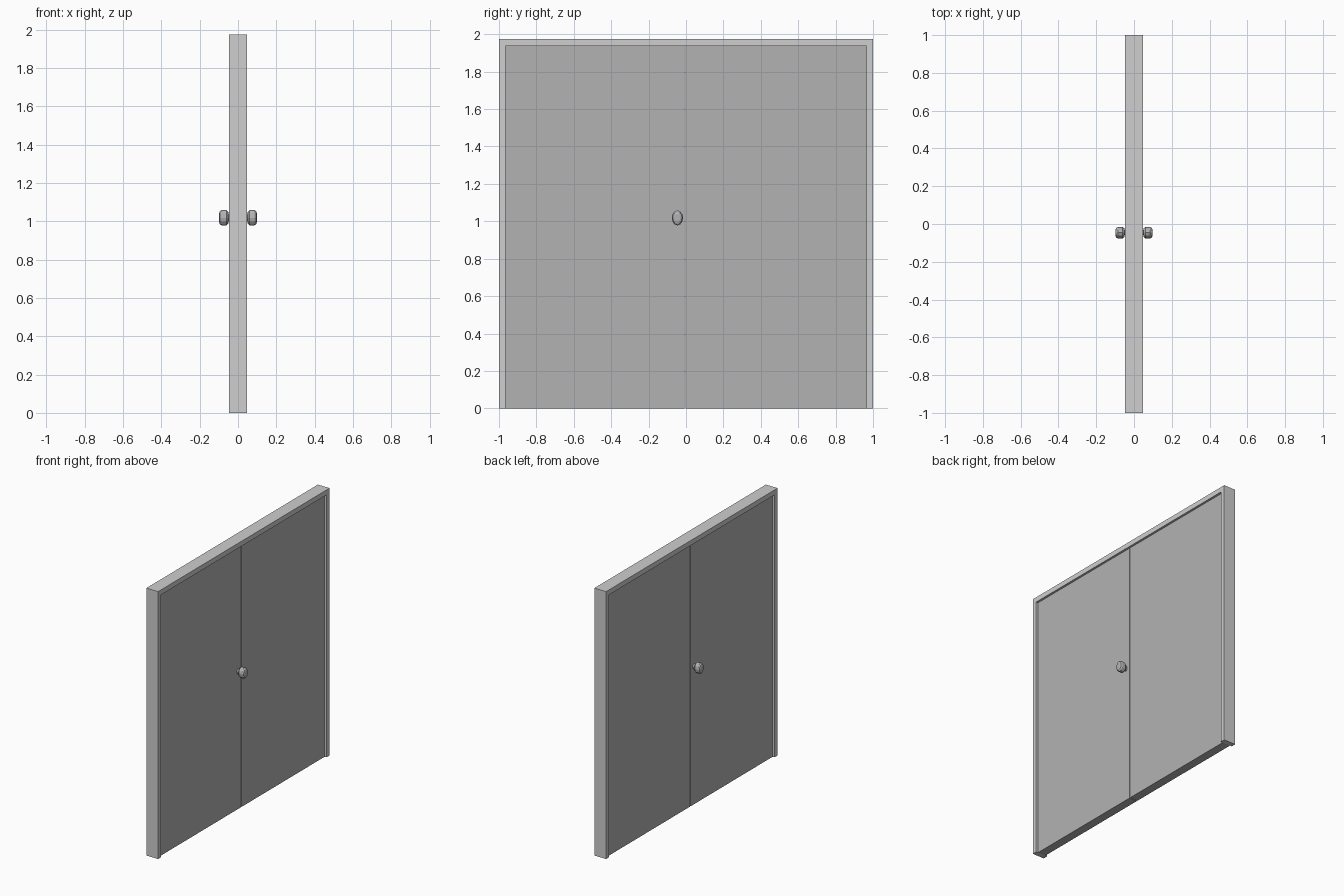
import bpy, bmesh, math

if "Cube" in bpy.data.objects:
    bpy.data.objects.remove(bpy.data.objects["Cube"])

def material(name, value):
    m = bpy.data.materials.new(name)
    m.diffuse_color = (value, value, value, 1)
    m.use_nodes = True
    m.node_tree.nodes["Principled BSDF"].inputs["Base Color"].default_value = m.diffuse_color
    return m

LIGHT = material("light grey", 0.62)
MID = material("mid grey", 0.45)

def finish(name, bm, mat):
    bmesh.ops.recalc_face_normals(bm, faces=bm.faces)
    me = bpy.data.meshes.new(name)
    bm.to_mesh(me)
    bm.free()
    me.materials.append(mat)
    ob = bpy.data.objects.new(name, me)
    bpy.context.collection.objects.link(ob)
    return ob

def extrude_profile(name, points, half_depth, mat):
    """Extrude a closed (y, z) outline through x, centred on x = 0."""
    bm = bmesh.new()
    face = bm.faces.new([bm.verts.new((-half_depth, y, z)) for y, z in points])
    out = bmesh.ops.extrude_face_region(bm, geom=[face])
    for v in out["geom"]:
        if isinstance(v, bmesh.types.BMVert):
            v.co.x = half_depth
    return finish(name, bm, mat)

TOP, INNER_TOP = 1.974, 1.937
OUT, IN = 1.0, 0.965
DEPTH = 0.048

# door frame: two jambs and a head in one outline
extrude_profile("door_frame", [(-OUT, 0), (-OUT, TOP), (OUT, TOP), (OUT, 0),
                               (IN, 0), (IN, INNER_TOP), (-IN, INNER_TOP), (-IN, 0)],
                DEPTH, LIGHT)

# two door leaves with a narrow gap between them
for name, y0, y1 in (("left_door", -IN, -0.008), ("right_door", -0.002, IN)):
    extrude_profile(name, [(y0, 0), (y1, 0), (y1, INNER_TOP), (y0, INNER_TOP)],
                    0.032, MID)

# oval knobs on both sides of one leaf: (x, radius factor) profile
KNOB = [(0.030, 0.45), (0.050, 0.45), (0.051, 0.78), (0.060, 1.0),
        (0.086, 1.0), (0.095, 0.82), (0.099, 0.5)]
SIDES = 12
for name, side in (("front_knob", 1), ("back_knob", -1)):
    bm = bmesh.new()
    rings = []
    for x, r in KNOB:
        rings.append([bm.verts.new((side * x,
                                    -0.046 + 0.030 * r * math.cos(a),
                                    1.018 + 0.040 * r * math.sin(a)))
                      for a in (2 * math.pi * i / SIDES for i in range(SIDES))])
    for a, b in zip(rings, rings[1:]):
        for i in range(SIDES):
            j = (i + 1) % SIDES
            bm.faces.new((a[i], a[j], b[j], b[i]))
    bm.faces.new(rings[0])
    bm.faces.new(rings[-1])
    finish(name, bm, MID)
